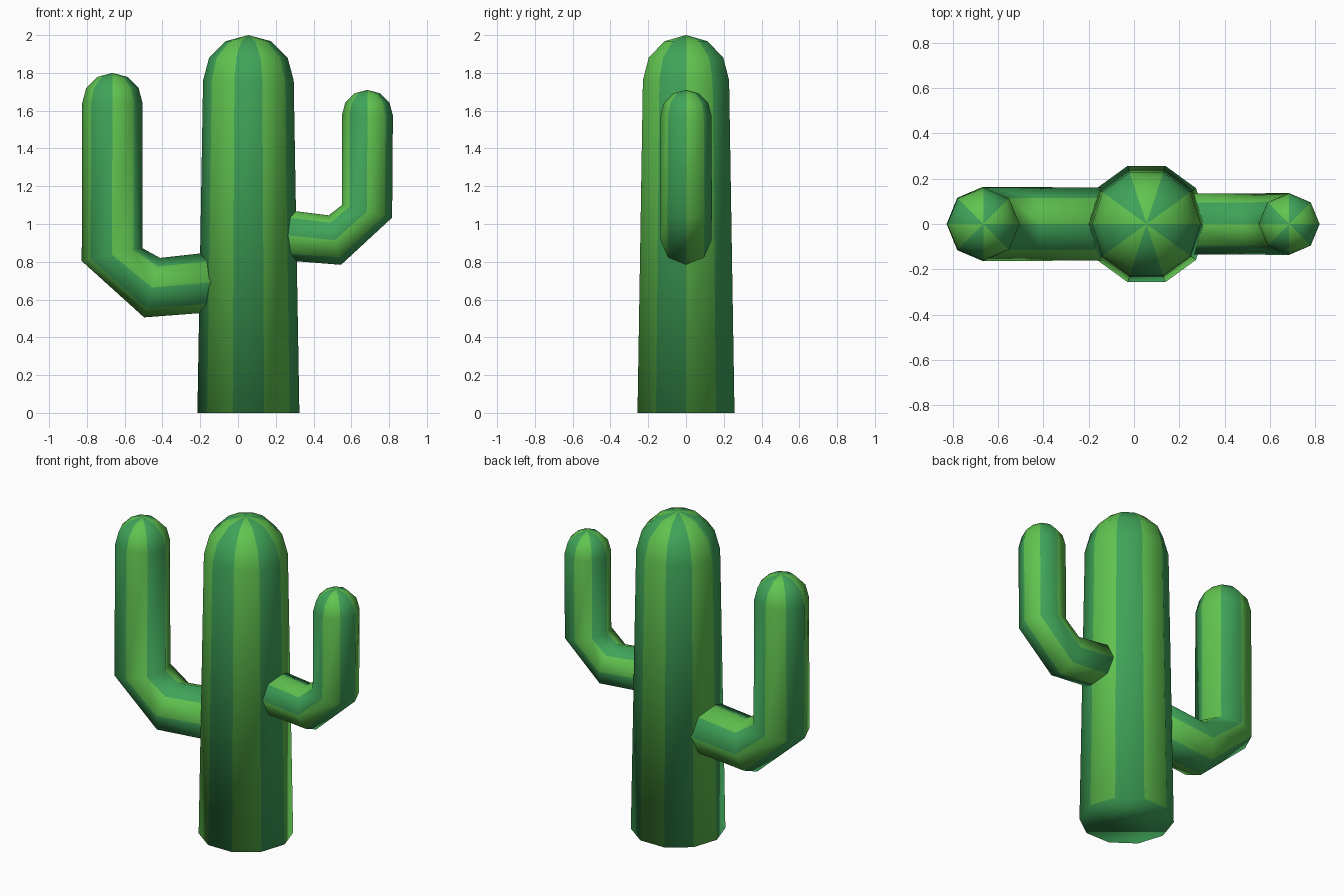
import bpy, bmesh
from math import sin, cos, radians, pi

if "Cube" in bpy.data.objects:
    bpy.data.objects.remove(bpy.data.objects["Cube"])


def material(name, rgb):
    m = bpy.data.materials.new(name)
    m.diffuse_color = (*rgb, 1)
    m.use_nodes = True
    m.node_tree.nodes["Principled BSDF"].inputs["Base Color"].default_value = m.diffuse_color
    return m


LIGHT = material("light_green", (0.12, 0.55, 0.08))
DARK = material("dark_green", (0.05, 0.37, 0.10))


def striped_tube(name, sides, path):
    """path: (x, z, radius, heading in degrees in the xz plane); closes with a dome."""
    x, z, r, _ = path[-1]
    rings = path + [(x, z + r * sin(radians(a)), r * cos(radians(a)), 90) for a in (30, 60)]
    bm = bmesh.new()
    loops = []
    for cx, cz, rad, heading in rings:
        h = radians(heading)
        ux, uz = sin(h), -cos(h)  # section axis across the path
        loop = []
        for k in range(sides):
            a = 2 * pi * k / sides
            u, v = rad * cos(a), rad * sin(a)
            loop.append(bm.verts.new((cx + ux * u, v, cz + uz * u)))
        loops.append(loop)
    apex = bm.verts.new((x, 0, z + r))
    for k in range(sides):
        n = (k + 1) % sides
        for a, b in zip(loops, loops[1:]):
            bm.faces.new((a[k], a[n], b[n], b[k])).material_index = k % 2
        bm.faces.new((loops[-1][k], loops[-1][n], apex)).material_index = k % 2
    bm.faces.new(loops[0][::-1]).material_index = 1
    for f in bm.faces:
        f.smooth = True
    bmesh.ops.recalc_face_normals(bm, faces=bm.faces)
    me = bpy.data.meshes.new(name)
    bm.to_mesh(me)
    bm.free()
    me.materials.append(LIGHT)
    me.materials.append(DARK)
    ob = bpy.data.objects.new(name, me)
    bpy.context.collection.objects.link(ob)
    return ob


# Trunk, slightly tapered
striped_tube("trunk", 10, [(0.055, 0, 0.27, 90), (0.055, 1.76, 0.24, 90)])

# Left arm: out of the trunk, bending upward
striped_tube("left_arm", 8, [(-0.05, 0.70, 0.16, 184), (-0.455, 0.663, 0.163, 165),
                             (-0.667, 0.838, 0.164, 102), (-0.665, 1.64, 0.16, 90)])

# Right arm: smaller and higher
striped_tube("right_arm", 8, [(0.16, 0.95, 0.135, -5), (0.513, 0.915, 0.135, 14),
                              (0.683, 1.067, 0.137, 76), (0.685, 1.575, 0.135, 90)])
